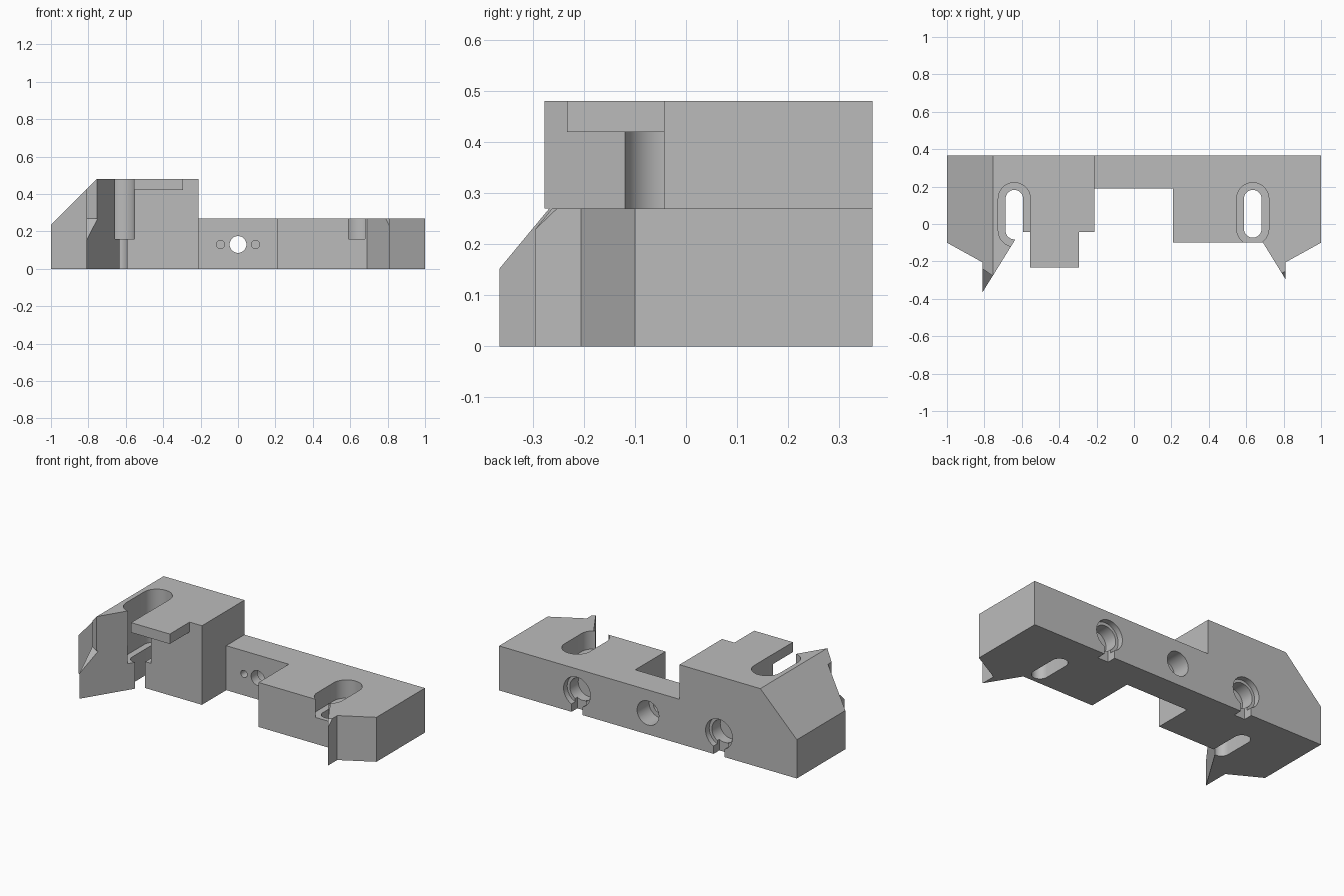
import bpy, bmesh, math
from mathutils import Vector, Matrix

cube = bpy.data.objects.get("Cube")
if cube:
    bpy.data.objects.remove(cube, do_unlink=True)

grey = bpy.data.materials.new("machined grey")
grey.use_nodes = True
grey.diffuse_color = (0.5, 0.5, 0.5, 1)
grey.node_tree.nodes["Principled BSDF"].inputs["Base Color"].default_value = (0.5, 0.5, 0.5, 1)


def prism(name, outline, low, high, axis="z", trim=None):
    """Extrude an outline along z (xy points) or y (xz points); trim slices off a corner."""
    bm = bmesh.new()
    if axis == "z":
        place = lambda p, h: (p[0], p[1], h)
    else:
        place = lambda p, h: (p[0], h, p[1])
    face = bm.faces.new([bm.verts.new(place(p, low)) for p in outline])
    ext = bmesh.ops.extrude_face_region(bm, geom=[face])["geom"]
    verts = [g for g in ext if isinstance(g, bmesh.types.BMVert)]
    shift = (0, 0, high - low) if axis == "z" else (0, high - low, 0)
    bmesh.ops.translate(bm, verts=verts, vec=shift)
    if trim:
        a, b, c = map(Vector, trim)
        normal = (b - a).cross(c - a)
        if normal.z < 0:
            normal.negate()
        cut = bmesh.ops.bisect_plane(bm, geom=bm.verts[:] + bm.edges[:] + bm.faces[:],
                                     plane_co=a, plane_no=normal, clear_outer=True)
        edges = [g for g in cut["geom_cut"] if isinstance(g, bmesh.types.BMEdge)]
        bmesh.ops.holes_fill(bm, edges=edges)
    bmesh.ops.recalc_face_normals(bm, faces=bm.faces)
    mesh = bpy.data.meshes.new(name)
    bm.to_mesh(mesh)
    bm.free()
    mesh.materials.append(grey)
    obj = bpy.data.objects.new(name, mesh)
    bpy.context.collection.objects.link(obj)
    return obj


def combine(target, other, operation):
    """Apply a boolean and discard the helper."""
    mod = target.modifiers.new("boolean", "BOOLEAN")
    mod.operation, mod.solver, mod.object = operation, "EXACT", other
    bpy.context.view_layer.update()
    deps = bpy.context.evaluated_depsgraph_get()
    mesh = bpy.data.meshes.new_from_object(target.evaluated_get(deps))
    target.modifiers.clear()
    target.data = mesh
    bpy.data.objects.remove(other, do_unlink=True)


def rect(x0, x1, y0, y1):
    return [(x0, y0), (x1, y0), (x1, y1), (x0, y1)]


def stadium(cx, y0, y1, r, n=20):
    arc = [math.pi * i / n for i in range(n + 1)]
    return ([(cx + r * math.cos(a), y1 + r * math.sin(a)) for a in arc] +
            [(cx - r * math.cos(a), y0 - r * math.sin(a)) for a in arc])


def circle(cx, cz, r, n=40):
    return [(cx + r * math.cos(math.tau * i / n), cz + r * math.sin(math.tau * i / n))
            for i in range(n)]


BACK, DECK, TOP = 0.365, 0.27, 0.48

# Lower body: low bar with two pointed jaws
right_jaw = [(-1, -0.10), (-0.81, -0.205), (-0.81, -0.365), (-0.61, -0.043),
             (-0.212, -0.043), (-0.212, BACK), (-1, BACK)]
left_jaw = [(0.208, -0.10), (0.69, -0.10), (0.81, -0.295), (0.81, -0.205),
            (1, -0.10), (1, BACK), (0.208, BACK)]
body = prism("clamp_body", right_jaw, 0, DECK,
             trim=[(-0.755, -0.265, DECK), (-0.81, -0.24, DECK), (-0.81, -0.362, 0.155)])
combine(body, prism("left_arm", left_jaw, 0, DECK,
                    trim=[(0.79, -0.262, DECK), (0.81, -0.252, DECK), (0.81, -0.294, 0.23)]),
        "UNION")
combine(body, prism("bridge", rect(-0.3, 0.3, 0.19, BACK), 0, DECK), "UNION")

# Raised block with sloping outer side, and its overhanging tab
upper = [(-1, -0.10), (-0.81, -0.205), (-0.81, -0.24), (-0.755, -0.277),
         (-0.61, -0.043), (-0.212, -0.043), (-0.212, BACK), (-1, BACK)]
combine(body, prism("raised_block", upper, DECK, TOP), "UNION")
combine(body, prism("tab", rect(-0.555, -0.295, -0.233, 0.05), 0.42, TOP), "UNION")
slope = [(-1.05, 0.185), (-0.705, 0.53), (-1.05, 0.53)]
combine(body, prism("slope_cutter", slope, -0.6, 0.6, "y"), "DIFFERENCE")

# Counterbored bolt slots
for cx, y0 in ((-0.64, -0.035), (0.635, -0.026)):
    combine(body, prism("recess", stadium(cx, y0, 0.135, 0.086), 0.16, 0.6), "DIFFERENCE")
    combine(body, prism("slot", stadium(cx, y0, 0.135, 0.047), -0.1, 0.3), "DIFFERENCE")

# Central bore, stepped at the back, with two small holes in front
HOLE_Z = 0.13
combine(body, prism("bore", circle(0, HOLE_Z, 0.045), 0.1, 0.5, "y"), "DIFFERENCE")
combine(body, prism("bore_step", circle(0, HOLE_Z, 0.073), 0.25, 0.5, "y"), "DIFFERENCE")
for side in (-1, 1):
    combine(body, prism("pin_hole", circle(side * 0.093, HOLE_Z, 0.022, 24), 0.1, 0.24, "y"),
            "DIFFERENCE")
    # Stepped keyholes opening through the underside
    x = side * 0.477
    combine(body, prism("key_rim", circle(x, HOLE_Z, 0.09), 0.33, 0.5, "y"), "DIFFERENCE")
    combine(body, prism("key_bore", circle(x, HOLE_Z, 0.072), 0.25, 0.5, "y"), "DIFFERENCE")
    combine(body, prism("key_slot", rect(x - 0.036, x + 0.036, -0.1, HOLE_Z), 0.31, 0.5, "y"),
            "DIFFERENCE")

bpy.ops.object.select_all(action="DESELECT")
body.select_set(True)
bpy.context.view_layer.objects.active = body
bpy.ops.object.shade_smooth_by_angle(angle=math.radians(25))
